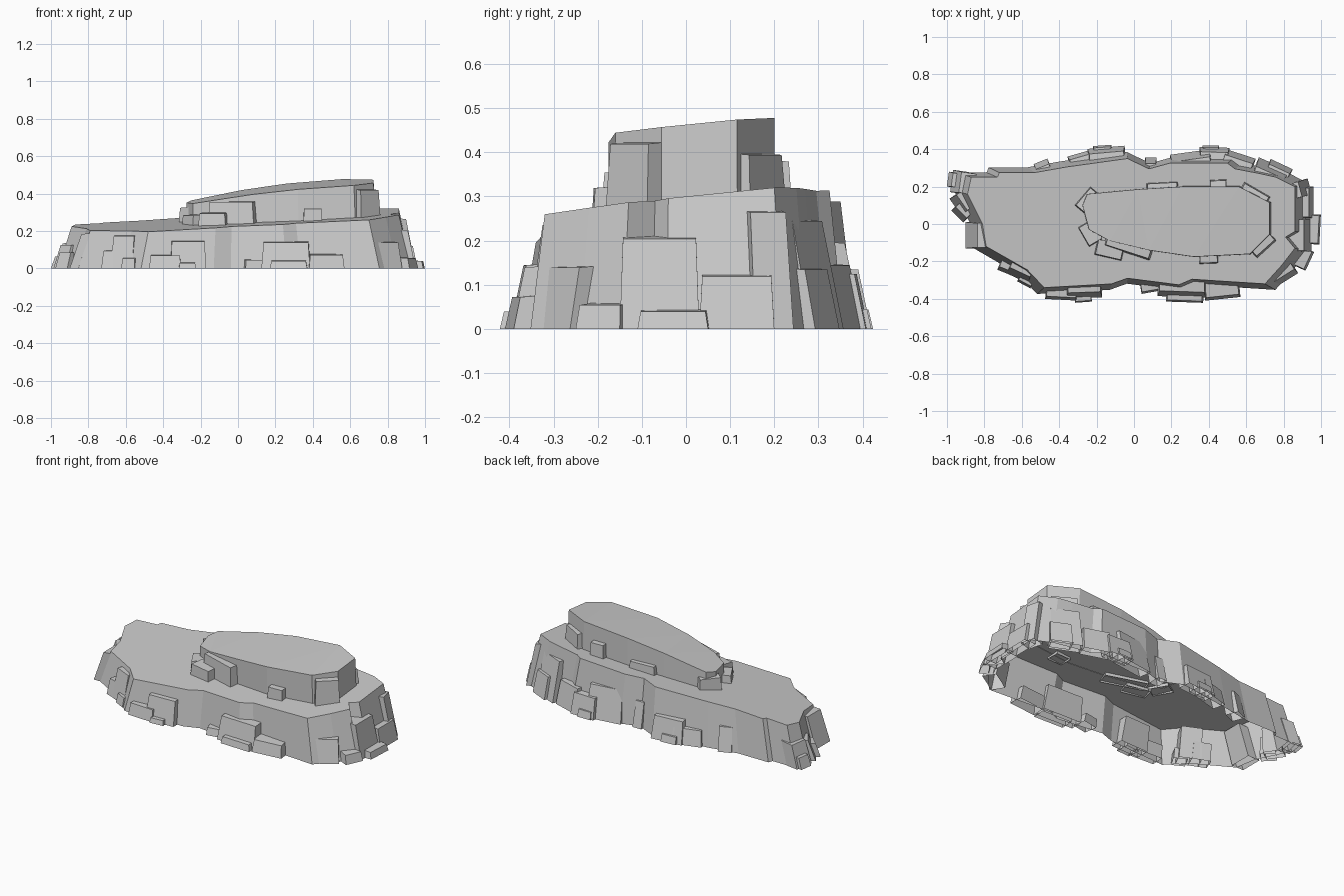
import bpy, bmesh
from math import radians, cos, sin


def make_object(name, bm):
    bmesh.ops.recalc_face_normals(bm, faces=bm.faces)
    me = bpy.data.meshes.new(name)
    bm.to_mesh(me)
    bm.free()
    ob = bpy.data.objects.new(name, me)
    bpy.context.collection.objects.link(ob)
    return ob


def tier(name, outline, top_z, base_z, sx, sy):
    """Wall ring from a flared base up to a capped, sloping top; open below."""
    bm = bmesh.new()
    top = [bm.verts.new((x, y, top_z(x, y))) for x, y in outline]
    low = [bm.verts.new((x * sx, y * sy, base_z(x, y))) for x, y in outline]
    n = len(outline)
    for i in range(n):
        j = (i + 1) % n
        bm.faces.new((low[i], low[j], top[j], top[i]))
    cap = bm.faces.new(top)
    bmesh.ops.triangulate(bm, faces=[cap])
    return make_object(name, bm)


def blocks(name, specs, base_z=lambda x, y: 0, depth=0.08, lean=0.2):
    """Boulders: outer face centre x, y, facing angle, width, top z."""
    for k, (x, y, ang, w, z1) in enumerate(specs):
        bm = bmesh.new()
        c, s = cos(radians(ang)), sin(radians(ang))
        z0 = base_z(x, y)
        rings = []
        for z, shrink, back in ((z0, 1, 0), (z1, 0.92, lean * (z1 - z0))):
            ring = []
            for u, v in ((0, -.5), (0, .5), (-depth, .5), (-depth, -.5)):
                u, v = u - back, v * w * shrink
                ring.append(bm.verts.new((x + u * c - v * s, y + u * s + v * c, z)))
            rings.append(ring)
        a, b = rings
        # outer top edge dips slightly
        b[0].co.z -= 0.006
        b[1].co.z -= 0.006
        for i in range(4):
            j = (i + 1) % 4
            bm.faces.new((a[i], a[j], b[j], b[i]))
        bm.faces.new(b)
        make_object(f"{name}_{k + 1}", bm)


def lower_top(x, y):
    return 0.255 + 0.052 * x + 0.1 * y


def upper_top(x, y):
    return 0.397 + 0.17 * x - 0.11 * x * x + 0.1 * y


# lower plateau
lower = [(-.87, .25), (-.73, .25), (-.72, .275), (-.53, .275), (-.36, .305), (-.035, .35),
         (.08, .295), (.19, .325), (.5, .325), (.54, .295), (.67, .27), (.76, .25), (.86, .2),
         (.86, -.04), (.81, -.07), (.86, -.13), (.79, -.22), (.7, -.32),
         (.46, -.305), (.31, -.295), (.24, -.325), (-.035, -.29), (-.12, -.32),
         (-.48, -.34), (-.57, -.245), (-.79, -.12), (-.81, 0), (-.89, .16)]
tier("lower_plateau", lower, lower_top, lambda x, y: 0, 1.08, 1.1)

# upper plateau
upper = [(-.25, .16), (.02, .185), (.26, .2), (.56, .2), (.725, .115), (.725, -.055),
         (.62, -.16), (.32, -.175), (.08, -.14), (-.13, -.09), (-.24, -.03), (-.275, .1)]
tier("upper_plateau", upper, upper_top, lambda x, y: lower_top(x, y) - .002, 1.01, 1.01)

# boulders at the foot of the lower plateau
blocks("front_boulder", [
    (-.265, -.395, -88, .19, .15), (-.39, -.405, -93, .17, .075),
    (-.27, -.418, -86, .09, .035), (.255, -.39, -92, .26, .145),
    (.09, -.365, -80, .1, .05), (.27, -.418, -92, .2, .045),
    (.475, -.4, -84, .19, .078), (.81, -.305, -58, .16, .145),
    (-.625, -.29, -115, .13, .18), (-.68, -.265, -112, .11, .1),
    (-.59, -.325, -118, .08, .06)])
blocks("back_boulder", [
    (-.15, .41, 95, .2, .14), (-.27, .385, 106, .18, .1),
    (-.17, .42, 94, .1, .05), (-.5, .335, 112, .08, .15),
    (.09, .355, 90, .06, .16), (.3, .385, 98, .22, .2),
    (.43, .41, 88, .16, .13), (.41, .42, 90, .09, .05),
    (.57, .375, 72, .17, .15), (.75, .32, 66, .18, .25),
    (.79, .32, 65, .13, .14)])
blocks("right_boulder", [
    (.95, -.06, 0, .18, .21), (.96, .115, 0, .17, .125),
    (.995, -.03, -3, .16, .045), (.94, -.2, -25, .11, .06),
    (.94, .2, 15, .09, .27)])
blocks("left_boulder", [
    (-.975, .23, 172, .12, .14), (-.995, .24, 172, .08, .07),
    (-.955, .09, 215, .11, .13), (-.945, .04, 225, .09, .09),
    (-.9, -.06, 180, .14, .19)], lean=0.33)

# boulders leaning on the upper plateau
blocks("upper_boulder", [
    (-.04, -.155, -108, .26, .36), (-.14, -.18, -103, .15, .3),
    (-.27, -.07, -150, .12, .29), (.4, -.212, -88, .1, .325),
    (.71, -.135, -48, .14, .425), (-.275, .15, 140, .13, .33),
    (.15, .222, 93, .17, .335), (.45, .237, 92, .09, .385),
    (.66, .185, 60, .16, .4)], lambda x, y: lower_top(x, y) - .008, lean=0.06)
